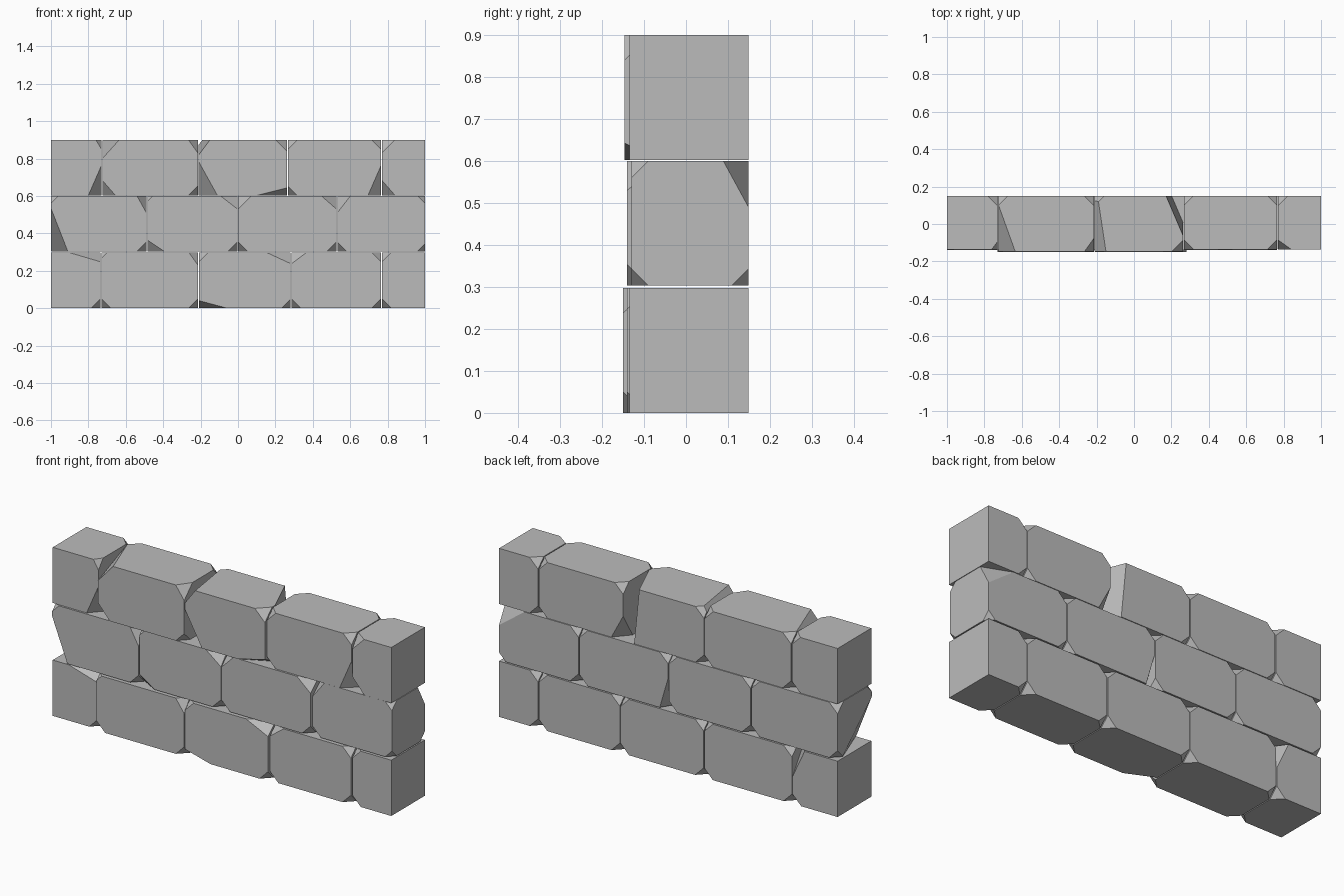
import bpy, bmesh
from itertools import product
from mathutils import Vector

cube = bpy.data.objects.get("Cube")
if cube:
    bpy.data.objects.remove(cube)

stone = bpy.data.materials.new("grey stone")
stone.use_nodes = True
grey = (0.5, 0.5, 0.5, 1)
stone.diffuse_color = grey
stone.node_tree.nodes["Principled BSDF"].inputs["Base Color"].default_value = grey

BACK = 0.149
DEFAULT_CHIP = (0.05, 0.05, 0.05)


def chip_corner(bm, corner, signs, size):
    """Slice a corner off with the plane through one point on each edge."""
    normal = Vector([s / d for s, d in zip(signs, size)])
    point = corner - Vector((signs[0] * size[0], 0, 0))
    geom = bm.verts[:] + bm.edges[:] + bm.faces[:]
    bmesh.ops.bisect_plane(bm, geom=geom, dist=1e-5, plane_co=point,
                           plane_no=normal, clear_outer=True)
    rim = [e for e in bm.edges if e.is_boundary]
    if rim:
        bmesh.ops.holes_fill(bm, edges=rim, sides=0)


def brick(name, x0, x1, front, z0, z1, chips, square_ends):
    """Block with chipped corners; W/E = -x/+x, F/B = front/back, T/D = top/bottom."""
    bm = bmesh.new()
    bmesh.ops.create_cube(bm, size=1)
    low, high = Vector((x0, front, z0)), Vector((x1, BACK, z1))
    for v in bm.verts:
        v.co = (low + high) / 2 + v.co * (high - low)
    for key in product("WE", "FB", "DT"):
        signs = [1 if c in "EBT" else -1 for c in key]
        corner = Vector([h if s > 0 else l for s, l, h in zip(signs, low, high)])
        if square_ends and abs(corner.x) > 0.99:
            continue
        chip_corner(bm, corner, signs, chips.get("".join(key), DEFAULT_CHIP))
    bmesh.ops.recalc_face_normals(bm, faces=bm.faces[:])
    mesh = bpy.data.meshes.new(name)
    bm.to_mesh(mesh)
    bm.free()
    mesh.materials.append(stone)
    bpy.context.collection.objects.link(bpy.data.objects.new(name, mesh))


# Each brick: start x, end x, front y, and the corners chipped unusually
bottom_course = [
    (-1, -.735, -.135, dict(EFT=(.17, .08, .05), EBT=(.07, .1, .15))),
    (-.73, -.213, -.15, dict(WFT=(.03, .03, .03), EFT=(.05, .05, .07))),
    (-.208, .282, -.15, dict(WFD=(.15, .07, .04), EFT=(.13, .07, .06))),
    (.287, .765, -.14, dict(WFT=(.08, .06, .06))),
    (.77, 1, -.135, {}),
]
middle_course = [
    (-1, -.49, -.14, dict(WFD=(.09, .25, .23), WFT=(.04, .04, .04), EFT=(.05, .08, .09))),
    (-.485, -.003, -.14, dict(WFT=(.03, .03, .03), WFD=(.09, .05, .06), EFT=(.09, .06, .07))),
    (.001, .526, -.14, dict(WFT=(.07, .07, .07), EFT=(.08, .08, .07), WBD=(.05, .08, .17))),
    (.531, 1, -.13, dict(WFT=(.07, .1, .09), EFT=(.04, .04, .04), EFD=(.04, .04, .04),
                         EBT=(.15, .06, .11), EBD=(.04, .04, .04))),
]
top_course = [
    (-1, -.73, -.135, dict(EFD=(.07, .08, .16), EFT=(.03, .04, .05))),
    (-.725, -.215, -.147, dict(WFT=(.09, .25, .1), WFD=(.07, .06, .08), EFT=(.05, .07, .07))),
    (-.21, .262, -.147, dict(WFT=(.06, .4, .08), WFD=(.1, .1, .18), EFT=(.06, .06, .06),
                             EFD=(.16, .08, .04), EBT=(.09, .21, .9))),
    (.267, .765, -.135, dict(EFD=(.07, .06, .16), WBD=(.07, .08, .13))),
    (.77, 1, -.135, dict(WFT=(.07, .05, .07), WFD=(.07, .06, .08))),
]

# Stack the courses; only the middle one has chipped outer ends
for label, course, z0, z1 in (("bottom", bottom_course, 0, .298),
                              ("middle", middle_course, .304, .6),
                              ("top", top_course, .603, .9)):
    for i, (x0, x1, front, chips) in enumerate(course, 1):
        brick(f"{label}_course_brick_{i}", x0, x1, front, z0, z1, chips, label != "middle")
